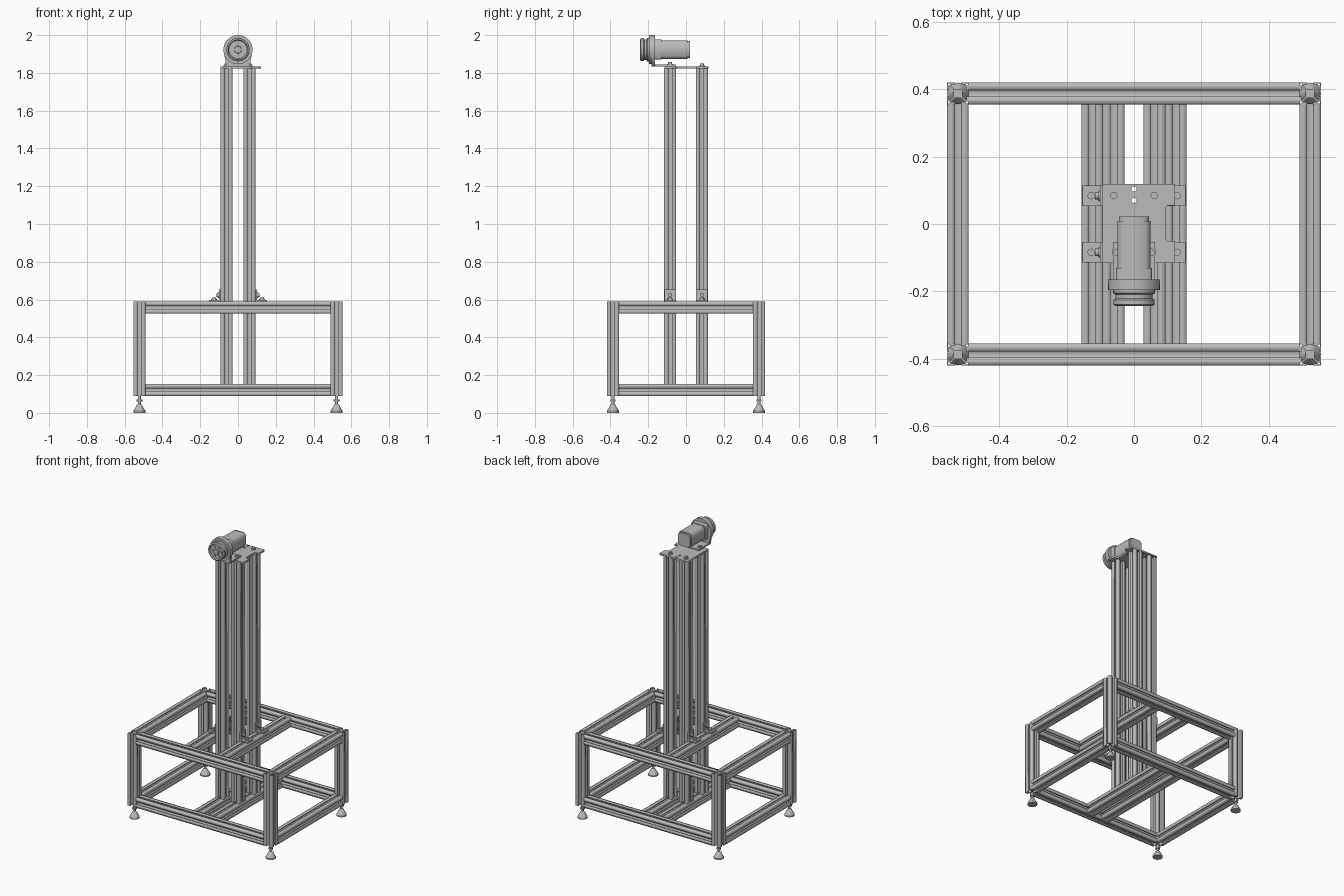
import bpy, bmesh
from math import pi, cos, sin, radians
from mathutils import Matrix, Vector

if "Cube" in bpy.data.objects:
    bpy.data.objects.remove(bpy.data.objects["Cube"])

metal = bpy.data.materials.new("grey metal")
metal.use_nodes = True
GREY = (0.5, 0.5, 0.5, 1)
metal.diffuse_color = GREY
metal.node_tree.nodes["Principled BSDF"].inputs["Base Color"].default_value = GREY

# Local z is turned to the named axis; for Y, local y points up and local z to the front
TURN = {"X": Matrix.Rotation(pi / 2, 4, "Y"),
        "Y": Matrix.Rotation(pi / 2, 4, "X"),
        "Z": Matrix.Identity(4)}


def finish(name, bm, centre, axis="Z", smooth=False):
    bmesh.ops.remove_doubles(bm, verts=bm.verts, dist=1e-5)
    bmesh.ops.recalc_face_normals(bm, faces=bm.faces)
    mesh = bpy.data.meshes.new(name)
    bm.to_mesh(mesh)
    bm.free()
    if smooth:
        mesh.shade_smooth()
        mesh.set_sharp_from_angle(angle=radians(35))
    mesh.materials.append(metal)
    ob = bpy.data.objects.new(name, mesh)
    ob.matrix_world = Matrix.Translation(centre) @ TURN[axis]
    bpy.context.collection.objects.link(ob)
    return ob


def extrude(name, loops, depth, centre, axis="Z"):
    """Fill an outline with holes and extrude it both ways from the centre."""
    curve = bpy.data.curves.new(name, "CURVE")
    curve.dimensions = "2D"
    curve.fill_mode = "BOTH"
    curve.extrude = depth / 2
    for loop in loops:
        spline = curve.splines.new("POLY")
        spline.points.add(len(loop) - 1)
        for p, (x, y) in zip(spline.points, loop):
            p.co = (x, y, 0, 1)
        spline.use_cyclic_u = True
    temp = bpy.data.objects.new(name + "_temp", curve)
    mesh = bpy.data.meshes.new_from_object(temp)
    bm = bmesh.new()
    bm.from_mesh(mesh)
    bpy.data.objects.remove(temp)
    bpy.data.curves.remove(curve)
    bpy.data.meshes.remove(mesh)
    return finish(name, bm, centre, axis)


def lathe(name, pts, centre, axis="Z", steps=24, smooth=True):
    bm = bmesh.new()
    vs = [bm.verts.new((r, 0, h)) for r, h in pts]
    edges = [bm.edges.new(pair) for pair in zip(vs, vs[1:])]
    bmesh.ops.spin(bm, geom=vs + edges, cent=(0, 0, 0), axis=(0, 0, 1),
                   angle=2 * pi, steps=steps)
    return finish(name, bm, centre, axis, smooth)


def box(name, lo, hi):
    lo, hi = Vector(lo), Vector(hi)
    bm = bmesh.new()
    bmesh.ops.create_cube(bm, size=1)
    bmesh.ops.scale(bm, vec=hi - lo, verts=bm.verts)
    return finish(name, bm, (lo + hi) / 2)


def ring(r, n, x=0, y=0):
    return [(x + r * cos(2 * pi * i / n), y + r * sin(2 * pi * i / n)) for i in range(n)]


def bolt(name, centre, axis="Z", flip=1):
    lathe(name, [(0, 0), (0.016, 0), (0.016, 0.004 * flip), (0.011, 0.004 * flip),
                 (0.011, 0.014 * flip), (0, 0.014 * flip)], centre, axis, 12)


# Slotted rail cross-section: one side, turned four times, plus hollow corners
H = 0.032
side = [(H, -H), (H, -0.009), (0.026, -0.009), (0.026, -0.019), (0.023, -0.019),
        (0.013, -0.009)]
side += [(x, -y) for x, y in reversed(side[1:])]
section = []
for c, s in ((1, 0), (0, 1), (-1, 0), (0, -1)):
    section += [(c * x - s * y, s * x + c * y) for x, y in side]
a, b = 0.0235, 0.0295
corner_holes = [[(i * a, j * a), (i * a, j * b), (i * b, j * b), (i * b, j * a)]
                for i in (-1, 1) for j in (-1, 1)]


def rail(name, centre, length, axis):
    extrude(name, [section] + corner_holes, length, centre, axis)


# Base frame
LX, LY = 0.522, 0.387
LOW, HIGH = 0.121, 0.557
for sx, xn in ((-1, "right"), (1, "left")):
    for sy, yn in ((-1, "front"), (1, "back")):
        rail(f"{yn}_{xn}_leg", (sx * LX, sy * LY, 0.339), 0.5, "Z")
        # Levelling foot: bell, stem and lock nut
        at = (sx * LX, sy * LY, 0)
        lathe(f"{yn}_{xn}_foot", [(0, 0), (0.032, 0), (0.032, 0.01), (0.027, 0.017),
                                  (0.014, 0.042), (0.008, 0.047), (0.008, 0.1),
                                  (0, 0.1)], at)
        lathe(f"{yn}_{xn}_foot_nut", [(0, 0.06), (0.016, 0.06), (0.016, 0.072),
                                      (0, 0.072)], at, steps=6, smooth=False)
for z, zn in ((LOW, "lower"), (HIGH, "upper")):
    for s, xn, yn in ((-1, "right", "front"), (1, "left", "back")):
        rail(f"{zn}_{yn}_rail", (0, s * LY, z), 2 * (LX - H), "X")
        rail(f"{zn}_{xn}_rail", (s * LX, 0, z), 2 * (LY - H), "Y")

# Cross rails: the lower pair carries the column, the upper pair clamps it
PX, PY = 0.06, 0.084
for s, xn in ((-1, "right"), (1, "left")):
    rail(f"lower_{xn}_cross_rail", (s * PX, 0, LOW), 2 * (LY - H), "Y")
    rail(f"upper_{xn}_cross_rail", (s * (PX + 2 * H), 0, HIGH), 2 * (LY - H), "Y")

# Column posts with angle brackets
POST_TOP = 1.823
for sx, xn in ((-1, "right"), (1, "left")):
    for sy, yn in ((-1, "front"), (1, "back")):
        x, y = sx * PX, sy * PY
        rail(f"{yn}_{xn}_post", (x, y, (0.153 + POST_TOP) / 2), POST_TOP - 0.153, "Z")
        inner, outer = sx * (PX + H), sx * 0.153
        box(f"{yn}_{xn}_bracket_foot", (min(inner, outer), y - 0.03, 0.589),
            (max(inner, outer), y + 0.03, 0.598))
        wall = inner + sx * 0.009
        box(f"{yn}_{xn}_bracket_wall", (min(inner, wall), y - 0.03, 0.589),
            (max(inner, wall), y + 0.03, 0.652))
        bolt(f"{yn}_{xn}_bracket_foot_bolt", (sx * 0.127, y, 0.598))
        bolt(f"{yn}_{xn}_bracket_wall_bolt", (wall, y, 0.625), "X", sx)

# Top plate with a notch and two through holes
plate = [(-0.093, -0.115), (0.122, -0.115), (0.122, -0.05), (0.1, -0.05), (0.093, -0.043),
         (0.093, 0.048), (0.1, 0.055), (0.122, 0.055), (0.122, 0.118), (-0.093, 0.118)]
extrude("top_plate", [plate, ring(0.008, 16, 0, 0.104), ring(0.008, 16, 0, 0.07)],
        0.012, (0, 0, POST_TOP + 0.006))
PLATE_TOP = POST_TOP + 0.012
for sx, xn in ((-1, "right"), (1, "left")):
    bolt(f"{xn}_plate_bolt", (sx * PX, PY, PLATE_TOP))

# Motor mount: flat base and an upright plate with a round head
MZ, R = 1.923, 0.077
box("motor_mount_base", (-0.062, -0.182, PLATE_TOP), (0.062, -0.053, PLATE_TOP + 0.01))
for sx, xn in ((-1, "right"), (1, "left")):
    bolt(f"{xn}_mount_bolt", (sx * 0.05, -PY, PLATE_TOP + 0.008))
head = [(R * cos(radians(t)), R * sin(radians(t))) for t in range(-20, 201, 10)]
bottom = PLATE_TOP - MZ
extrude("motor_mount_plate", [head + [(-0.062, bottom), (0.062, bottom)]], 0.017,
        (0, -0.1735, MZ), "Y")

# Motor body with chamfered edges and a slim rear cap


def chamfered(h, c):
    return [(h, c - h), (h, h - c), (h - c, h), (c - h, h),
            (-h, h - c), (-h, c - h), (c - h, -h), (h - c, -h)]


extrude("motor_flange", [chamfered(0.053, 0.008)], 0.035, (0, -0.148, MZ), "Y")
extrude("motor_body", [chamfered(0.049, 0.014)], 0.14, (0, -0.061, MZ), "Y")
extrude("motor_rear_cap", [chamfered(0.045, 0.014)], 0.014, (0, 0.015, MZ), "Y")

# Drive wheel: collar, grooved rim and dished face, running forward
lathe("drive_wheel", [(0, 0), (R, 0), (R, 0.014), (0.062, 0.014), (0.062, 0.024),
                      (0.055, 0.028), (0.055, 0.04), (0.061, 0.044), (0.061, 0.058),
                      (0.053, 0.062), (0.048, 0.054), (0.02, 0.054), (0.018, 0.062),
                      (0, 0.062)], (0, -0.181, MZ), "Y", 32)
for i in range(6):
    t = i * pi / 3
    bolt(f"wheel_bolt_{i + 1}", (0.034 * cos(t), -0.233, MZ + 0.034 * sin(t)), "Y", 0.6)
